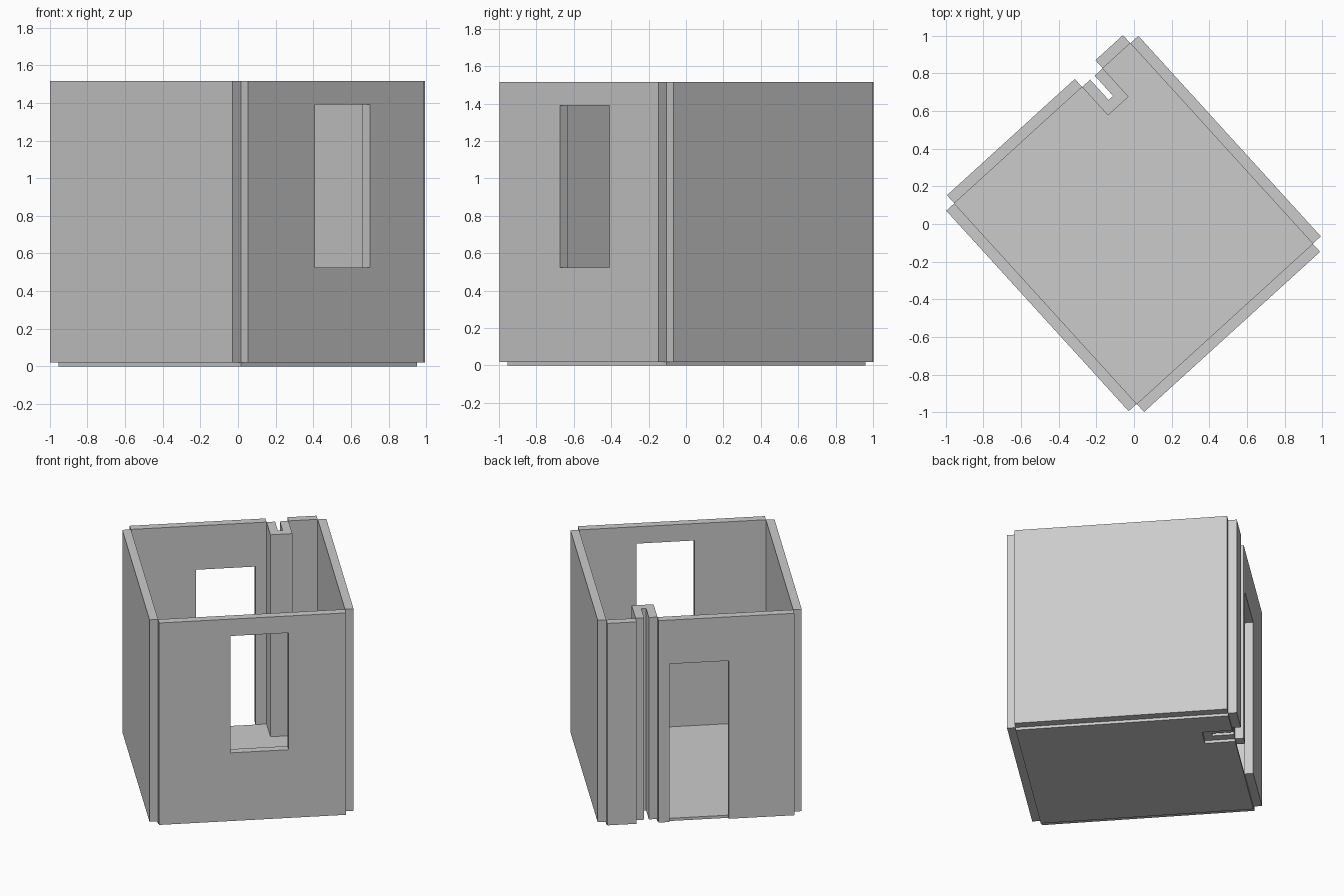
import bpy, bmesh, math
from mathutils import Matrix, Vector

if "Cube" in bpy.data.objects:
    bpy.data.objects.remove(bpy.data.objects["Cube"])

FLOOR, TOP, THICK = 0.02, 1.515, 0.058
HW, HD = 0.632, 0.72                      # half room sizes
N0, N1, ND = 0.286, 0.434, 0.516          # recess: left, right, inner depth line
PLAN = Matrix.Translation((-0.0025, 0.0025, 0)) @ Matrix.Rotation(math.radians(42.3), 4, 'Z')


def prism(name, pts, z0, z1):
    """Extrude a plan outline between two heights."""
    bm = bmesh.new()
    face = bm.faces.new([bm.verts.new((x, y, z0)) for x, y in pts])
    ext = bmesh.ops.extrude_face_region(bm, geom=[face])
    top = [v for v in ext['geom'] if isinstance(v, bmesh.types.BMVert)]
    bmesh.ops.translate(bm, verts=top, vec=(0, 0, z1 - z0))
    bmesh.ops.recalc_face_normals(bm, faces=bm.faces)
    me = bpy.data.meshes.new(name)
    bm.to_mesh(me)
    bm.free()
    ob = bpy.data.objects.new(name, me)
    ob.matrix_world = PLAN
    bpy.context.collection.objects.link(ob)
    return ob


def wall(name, p, q):
    """Slab standing outside the floor edge p-q (outline runs counter-clockwise)."""
    p, q = Vector(p), Vector(q)
    d = (q - p).normalized()
    out = Vector((d.y, -d.x)) * THICK
    return prism(name, [p, p + out, q + out, q], FLOOR, TOP)


def cut_opening(ob, u0, u1, v, z0, z1):
    """Cut a through opening centred on depth v."""
    cutter = prism(ob.name + "_cutter",
                   [(u0, v - 0.1), (u1, v - 0.1), (u1, v + 0.1), (u0, v + 0.1)], z0, z1)
    cutter.hide_render = True
    cutter.hide_set(True)
    cutter.display_type = 'WIRE'
    mod = ob.modifiers.new("opening", 'BOOLEAN')
    mod.operation = 'DIFFERENCE'
    mod.solver = 'EXACT'
    mod.object = cutter
    bpy.context.view_layer.update()
    ev = ob.evaluated_get(bpy.context.evaluated_depsgraph_get())
    mesh = bpy.data.meshes.new_from_object(ev)
    ob.modifiers.clear()
    ob.data = mesh
    bpy.data.objects.remove(cutter)


# Floor slab with the recess cut into its back edge
outline = [(-HW, -HD), (HW, -HD), (HW, HD), (N1, HD), (N1, ND), (N0, ND), (N0, HD), (-HW, HD)]
prism("floor", outline, 0, FLOOR)

# Walls along each floor edge, open at the outer corners
names = ["window_wall", "right_wall", "back_wall_short", "recess_side_right",
         "recess_back", "recess_side_left", "door_wall", "left_wall"]
walls = {}
for i, name in enumerate(names):
    p, q = outline[i], outline[(i + 1) % len(outline)]
    if name == "recess_back":             # fits between the recess sides
        p, q = (N1 - THICK, ND), (N0 + THICK, ND)
    walls[name] = wall(name, p, q)

# Window and doorway
cut_opening(walls["window_wall"], -0.15, 0.243, -HD - THICK / 2, 0.525, 1.39)
cut_opening(walls["door_wall"], -0.19, 0.211, HD + THICK / 2, -0.1, 1.19)
